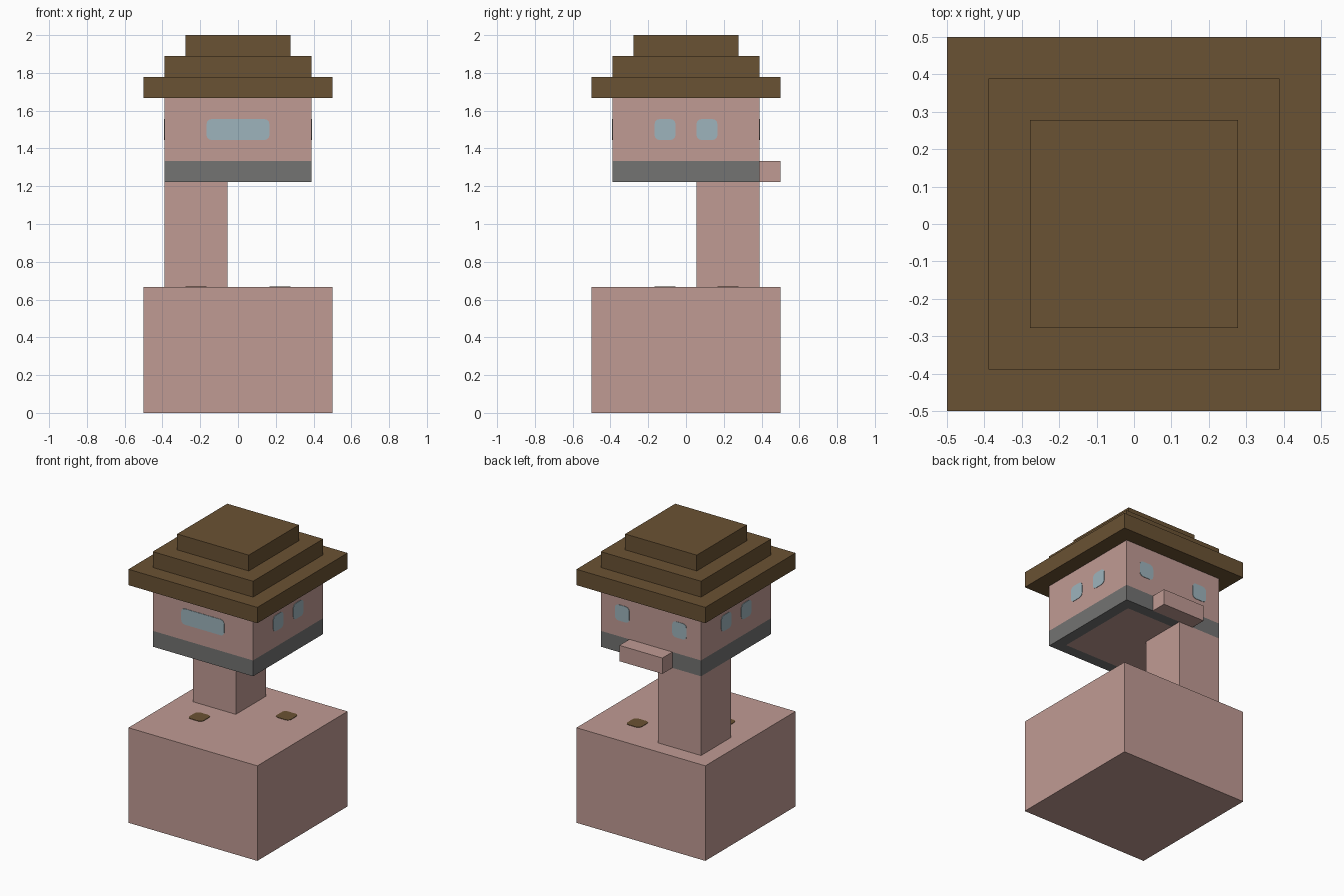
import bpy, bmesh
from math import radians
from mathutils import Matrix, Vector

old = bpy.data.objects.get("Cube")
if old:
    bpy.data.objects.remove(old, do_unlink=True)

U = 1 / 9  # the block unit every part is sized in


def linear(c):
    c /= 255
    return c / 12.92 if c <= 0.04045 else ((c + 0.055) / 1.055) ** 2.4


def material(name, *rgb):
    m = bpy.data.materials.new(name)
    m.use_nodes = True
    colour = (*map(linear, rgb), 1)
    m.diffuse_color = colour
    m.node_tree.nodes["Principled BSDF"].inputs["Base Color"].default_value = colour
    return m


PINK = material("dusty pink", 192, 155, 148)
BROWN = material("brown", 106, 82, 51)
GREY = material("grey", 115, 115, 114)
GLASS = material("pale blue glass", 158, 180, 188)


def finish(name, bm, *mats):
    mesh = bpy.data.meshes.new(name)
    bm.to_mesh(mesh)
    bm.free()
    for m in mats:
        mesh.materials.append(m)
    obj = bpy.data.objects.new(name, mesh)
    bpy.context.collection.objects.link(obj)
    return obj


def box_mesh(low, high):
    low, high = Vector(low) * U, Vector(high) * U
    bm = bmesh.new()
    bmesh.ops.create_cube(bm, size=1, matrix=Matrix.Translation((low + high) / 2)
                          @ Matrix.Diagonal((*(high - low), 1)))
    return bm


def box(name, low, high, mat):
    return finish(name, box_mesh(low, high), mat)


def plate(name, centre, width, axis, mat):
    """Thin rounded plate, one unit tall, facing along the given axis."""
    bm = bmesh.new()
    bmesh.ops.create_cube(bm, size=1, matrix=Matrix.Diagonal((width * U, U, 0.006, 1)))
    upright = [e for e in bm.edges if abs(e.verts[0].co.z - e.verts[1].co.z) > 0.001]
    bmesh.ops.bevel(bm, geom=upright, offset=0.027, segments=3, profile=0.5, affect="EDGES")
    turn = {"x": Matrix.Rotation(radians(90), 4, "Z") @ Matrix.Rotation(radians(90), 4, "X"),
            "y": Matrix.Rotation(radians(90), 4, "X"),
            "z": Matrix.Identity(4)}[axis]
    bm.transform(Matrix.Translation(Vector(centre) * U) @ turn)
    return finish(name, bm, mat)


# Base block and offset neck
box("base", (-4.5, -4.5, 0), (4.5, 4.5, 6), PINK)
box("neck", (-3.5, 0.5, 6), (-0.5, 3.5, 11), PINK)

# Head, with a grey band that borders its underside
box("head", (-3.5, -3.5, 12), (3.5, 3.5, 15), PINK)
bm = box_mesh((-3.5, -3.5, 11), (3.5, 3.5, 12))
bm.normal_update()
under = [f for f in bm.faces if f.normal.z < -0.5]
bmesh.ops.inset_region(bm, faces=under, thickness=U)
for f in under:
    f.material_index = 1
finish("head_band", bm, GREY, PINK)

# Ledge at the back
box("back_ledge", (-1.5, 3.5, 11), (1.5, 4.5, 12), PINK)

# Stepped roof
for i, half in enumerate((4.5, 3.5, 2.5)):
    box(f"roof_step_{i + 1}", (-half, -half, 15 + i), (half, half, 16 + i), BROWN)

# Windows
plate("front_window", (0, -3.5, 13.5), 3, "y", GLASS)
for side, s in (("left", 1), ("right", -1)):
    plate(f"back_window_{side}", (2 * s, 3.5, 13.5), 1, "y", GLASS)
    for end, t in (("front", -1), ("back", 1)):
        plate(f"{side}_window_{end}", (3.5 * s, t, 13.5), 1, "x", GLASS)

# Spots on top of the base
plate("front_spot", (-2, -1, 6), 1, "z", BROWN)
plate("back_spot", (2, 2, 6), 1, "z", BROWN)
